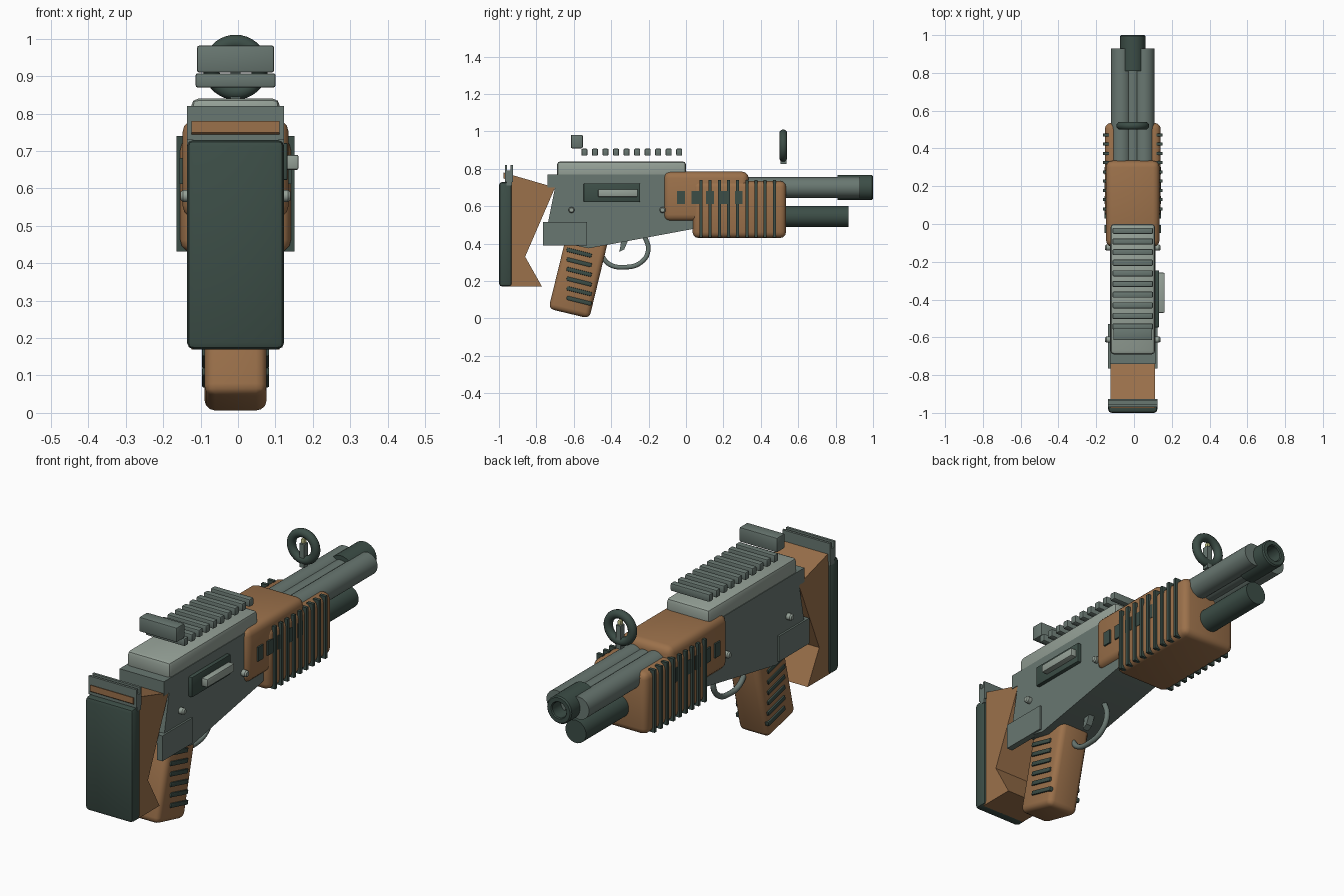
import bpy, bmesh, math
from mathutils import Matrix, Vector

if "Cube" in bpy.data.objects:
    bpy.data.objects.remove(bpy.data.objects["Cube"])

X0 = -0.0065  # the body sits slightly left, balanced by the right-hand bolt handle


def material(name, rgb):
    m = bpy.data.materials.new(name)
    m.diffuse_color = (*rgb, 1)
    m.use_nodes = True
    m.node_tree.nodes["Principled BSDF"].inputs["Base Color"].default_value = m.diffuse_color
    return m


WOOD = material("wood", (0.33, 0.165, 0.07))
DARK = material("dark_metal", (0.045, 0.075, 0.062))
MID = material("mid_metal", (0.14, 0.185, 0.165))
LIGHT = material("light_metal", (0.30, 0.355, 0.31))
GOLD = material("sight_bead", (0.55, 0.55, 0.25))


def finish(name, bm, mat, bevel=0.0, segs=3):
    bmesh.ops.remove_doubles(bm, verts=bm.verts, dist=1e-5)
    bmesh.ops.recalc_face_normals(bm, faces=bm.faces)
    if bevel:
        bmesh.ops.bevel(bm, geom=bm.edges[:], offset=bevel, offset_type='OFFSET',
                        segments=segs, profile=0.5, affect='EDGES', clamp_overlap=True)
    me = bpy.data.meshes.new(name)
    bm.to_mesh(me)
    bm.free()
    return link(name, me, mat)


def link(name, data, mat):
    ob = bpy.data.objects.new(name, data)
    bpy.context.collection.objects.link(ob)
    data.materials.append(mat)
    if ob.type == 'MESH':
        bpy.ops.object.select_all(action='DESELECT')
        ob.select_set(True)
        bpy.context.view_layer.objects.active = ob
        bpy.ops.object.shade_smooth_by_angle(angle=math.radians(35))
    return ob


def box(name, x, y, z, mat, bevel=0.0, tilt=0.0):
    """Box from (min, max) ranges, optionally tilted about x."""
    bm = bmesh.new()
    size = [r[1] - r[0] for r in (x, y, z)]
    mid = Vector([(r[0] + r[1]) / 2 for r in (x, y, z)])
    mat4 = Matrix.Translation(mid) @ Matrix.Rotation(math.radians(tilt), 4, 'X') @ Matrix.Diagonal((*size, 1))
    bmesh.ops.create_cube(bm, size=1, matrix=mat4)
    return finish(name, bm, mat, bevel, 2)


def mid_box(name, half, y, z, mat, bevel=0.0):
    return box(name, (X0 - half, X0 + half), y, z, mat, bevel)


def side_profile(name, pts, half, mat, bevel=0.0):
    """Side outline of (y, z) points extruded across x."""
    bm = bmesh.new()
    f = bm.faces.new([bm.verts.new((X0 - half, y, z)) for y, z in pts])
    r = bmesh.ops.extrude_face_region(bm, geom=[f])
    vs = [v for v in r["geom"] if isinstance(v, bmesh.types.BMVert)]
    bmesh.ops.translate(bm, verts=vs, vec=(2 * half, 0, 0))
    return finish(name, bm, mat, bevel)


def lathe(name, pts, loc, mat, steps=32, axis='Y'):
    """Revolve (radius, distance) points around an axis along y or x."""
    bm = bmesh.new()
    vs = [bm.verts.new((r, d, 0)) for r, d in pts]
    es = [bm.edges.new(p) for p in zip(vs, vs[1:])]
    bmesh.ops.spin(bm, geom=vs + es, cent=(0, 0, 0), axis=(0, 1, 0), angle=2 * math.pi, steps=steps)
    if axis == 'X':
        bmesh.ops.rotate(bm, verts=bm.verts, cent=(0, 0, 0), matrix=Matrix.Rotation(-math.pi / 2, 3, 'Z'))
    bmesh.ops.translate(bm, verts=bm.verts, vec=loc)
    return finish(name, bm, mat)


def rod(name, pts, radius, mat):
    """Round bar along a smooth path of (y, z) points."""
    cu = bpy.data.curves.new(name, 'CURVE')
    cu.dimensions = '3D'
    cu.bevel_depth, cu.bevel_resolution, cu.use_fill_caps = radius, 3, True
    sp = cu.splines.new('BEZIER')
    sp.bezier_points.add(len(pts) - 1)
    for p, (y, z) in zip(sp.bezier_points, pts):
        p.co = (X0, y, z)
        p.handle_left_type = p.handle_right_type = 'AUTO'
    return link(name, cu, mat)


# Stock, butt pad and the bracket above the pad
mid_box("butt_pad", 0.13, (-1.0, -0.93), (0.17, 0.73), DARK, 0.018)
side_profile("stock", [(-0.975, 0.78), (-0.70, 0.70), (-0.86, 0.33), (-0.77, 0.17),
                       (-0.95, 0.17), (-0.95, 0.73), (-0.975, 0.75)], 0.118, WOOD)
mid_box("butt_bracket_base", 0.13, (-0.96, -0.93), (0.71, 0.79), MID)
for i, y in enumerate((-0.968, -0.938)):
    mid_box(f"butt_bracket_lip_{i}", 0.13, (y, y + 0.012), (0.73, 0.82), MID)

# Receiver and top cover
side_profile("receiver", [(-0.74, 0.77), (0.1, 0.77), (0.1, 0.49), (-0.52, 0.375),
                          (-0.64, 0.40), (-0.74, 0.50), (-0.70, 0.70), (-0.74, 0.70)], 0.121, MID)
mid_box("top_cover", 0.118, (-0.69, 0.0), (0.74, 0.84), LIGHT, 0.018)

# Sight rail teeth and rear sight block
for i in range(10):
    y = -0.543 + i * 0.0563
    mid_box(f"rail_tooth_{i}", 0.107, (y - 0.016, y + 0.016), (0.87, 0.908), MID, 0.006)
mid_box("rear_sight", 0.103, (-0.615, -0.552), (0.91, 0.982), MID, 0.006)

# Bolt port and handle, right side only
box("bolt_port", (0.10, 0.133), (-0.547, -0.245), (0.622, 0.722), DARK, 0.005)
box("bolt_handle", (0.12, 0.162), (-0.47, -0.258), (0.65, 0.69), LIGHT, 0.005)

# Handguard: upper and lower halves
side_profile("upper_handguard", [(-0.12, 0.785), (0.335, 0.785), (0.335, 0.52), (-0.12, 0.52)],
             0.142, WOOD, 0.035)
side_profile("lower_handguard", [(0.035, 0.735), (0.535, 0.735), (0.535, 0.43), (0.035, 0.43)],
             0.148, WOOD, 0.032)

# Details repeated on both sides
for s, side in ((-1, "left"), (1, "right")):
    def side_box(name, x_in, x_out, y, z, mat, bevel=0.0, tilt=0.0):
        xs = sorted((X0 + s * x_in, X0 + s * x_out))
        return box(f"{side}_{name}", xs, y, z, mat, bevel, tilt)

    for i in range(9):  # handguard ribs
        y = 0.08 + i * 0.049
        side_box(f"rib_{i}", 0.125, 0.158, (y - 0.008, y + 0.008), (0.432, 0.74), DARK)
    for i in range(5):  # vent slots
        y = -0.026 + i * 0.077
        side_box(f"vent_{i}", 0.12, 0.15, (y - 0.021, y + 0.021), (0.612, 0.682), DARK)
    for i in range(6):  # grip grooves
        z = 0.352 - i * 0.0515
        side_box(f"grip_groove_{i}", 0.06, 0.09, (-0.64, -0.503), (z - 0.011, z + 0.011), DARK, 0.004, -14)
    side_box("rear_plate", 0.10, 0.13, (-0.765, -0.53), (0.39, 0.515), MID)
    for i, y in enumerate((-0.612, -0.125)):  # cross pins
        lathe(f"{side}_pin_{i}", [(0, 0), (0.016, 0), (0.016, s * 0.035), (0.011, s * 0.042), (0, s * 0.042)],
              (X0 + s * 0.105, y, 0.58), LIGHT, 16, 'X')
    # side barrel tubes
    lathe(f"{side}_barrel_tube", [(0, 0.25), (0.055, 0.25), (0.055, 0.93), (0, 0.93)],
          (X0 + s * 0.061, 0, 0.70), MID)

# Central barrel, hollow muzzle and magazine tube
lathe("barrel", [(0, 0.25), (0.046, 0.25), (0.046, 0.9), (0, 0.9)], (X0, 0, 0.70), MID)
lathe("muzzle", [(0, 0.81), (0.067, 0.81), (0.067, 0.994), (0.061, 1.0), (0.042, 1.0), (0.038, 0.995),
                 (0.038, 0.91), (0, 0.91)], (X0, 0, 0.70), DARK)
lathe("magazine_tube", [(0, 0.45), (0.056, 0.45), (0.056, 0.868), (0, 0.868)], (X0, 0, 0.545), DARK)

# Front sight: ring, post and bead
bpy.ops.mesh.primitive_torus_add(major_radius=0.066, minor_radius=0.021, major_segments=36, minor_segments=12,
                                 location=(X0, 0.52, 0.924), rotation=(math.pi / 2, 0, 0))
ring = bpy.context.object
ring.name = "front_sight_ring"
ring.data.materials.append(DARK)
bpy.ops.object.shade_smooth_by_angle(angle=math.radians(60))
mid_box("front_sight_post", 0.013, (0.505, 0.537), (0.825, 0.94), MID)
mid_box("front_sight_bead", 0.009, (0.512, 0.53), (0.94, 0.962), GOLD, 0.003)

# Pistol grip, trigger and guard
side_profile("pistol_grip", [(-0.645, 0.42), (-0.415, 0.42), (-0.517, 0.0), (-0.735, 0.052)],
             0.083, WOOD, 0.028)
rod("trigger_guard", [(-0.46, 0.35), (-0.41, 0.29), (-0.33, 0.274), (-0.24, 0.30),
                      (-0.202, 0.365), (-0.225, 0.45)], 0.013, MID)
side_profile("trigger", [(-0.345, 0.44), (-0.30, 0.44), (-0.33, 0.37), (-0.357, 0.355), (-0.35, 0.39)],
             0.016, MID)
